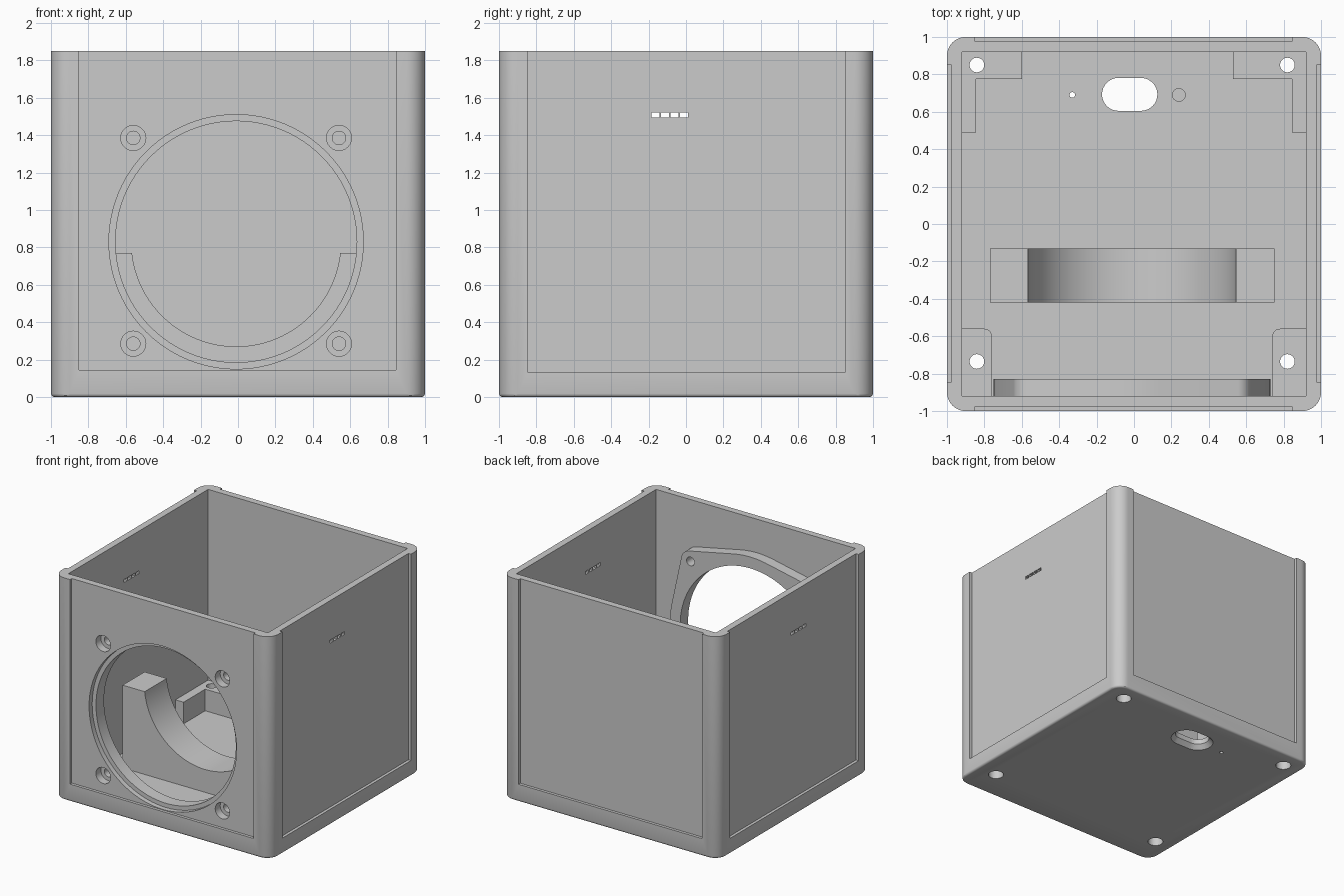
import bpy, bmesh, math
from mathutils import Vector

if "Cube" in bpy.data.objects:
    bpy.data.objects.remove(bpy.data.objects["Cube"], do_unlink=True)

grey = bpy.data.materials.new("plain grey")
grey.use_nodes = True
colour = (0.6, 0.6, 0.6, 1)
grey.diffuse_color = colour
grey.node_tree.nodes["Principled BSDF"].inputs["Base Color"].default_value = colour


def make(name, bm):
    bmesh.ops.recalc_face_normals(bm, faces=bm.faces)
    mesh = bpy.data.meshes.new(name)
    bm.to_mesh(mesh)
    bm.free()
    mesh.materials.append(grey)
    obj = bpy.data.objects.new(name, mesh)
    bpy.context.collection.objects.link(obj)
    return obj


def block(name, x, y, z):
    """Box between the given x, y and z limits."""
    bm = bmesh.new()
    bmesh.ops.create_cube(bm, size=1)
    for v in bm.verts:
        v.co = Vector([sum(r) / 2 + c * (r[1] - r[0]) for c, r in zip(v.co, (x, y, z))])
    return make(name, bm)


def hull(name, discs, axis="Z", n=32):
    """Convex solid around discs (u, v, level, radius) facing the axis."""
    bm = bmesh.new()
    for u, v, w, r in discs:
        for i in range(n):
            a = math.tau * i / n
            p, q = u + r * math.cos(a), v + r * math.sin(a)
            bm.verts.new((p, q, w) if axis == "Z" else (p, w, q))
    res = bmesh.ops.convex_hull(bm, input=bm.verts[:])
    spare = [v for v in bm.verts if not v.link_faces]
    spare += [g for g in res["geom_interior"] if isinstance(g, bmesh.types.BMVert) and g not in spare]
    bmesh.ops.delete(bm, geom=spare, context="VERTS")
    bmesh.ops.dissolve_limit(bm, angle_limit=0.005, verts=bm.verts[:], edges=bm.edges[:])
    return make(name, bm)


def prism(name, discs, lo, hi, axis="Z", n=32):
    return hull(name, [(u, v, w, r) for u, v, r in discs for w in (lo, hi)], axis, n)


def combine(target, tool, operation):
    mod = target.modifiers.new("join", "BOOLEAN")
    mod.operation, mod.solver, mod.object = operation, "EXACT", tool
    bpy.context.view_layer.objects.active = target
    bpy.ops.object.modifier_apply(modifier=mod.name)
    bpy.data.objects.remove(tool, do_unlink=True)


def cut(target, tool):
    combine(target, tool, "DIFFERENCE")


def add(target, tool):
    combine(target, tool, "UNION")


HEIGHT, INNER, FLOOR, BOSS = 1.85, 0.92, 0.08, 0.26
CX, CZ = -0.01, 0.83          # centre of the round opening

# Rounded outer shell
bm = bmesh.new()
bmesh.ops.create_cube(bm, size=2)
for v in bm.verts:
    v.co.z = HEIGHT if v.co.z > 0 else 0
upright = [e for e in bm.edges if abs(e.verts[0].co.z - e.verts[1].co.z) > 1]
bmesh.ops.bevel(bm, geom=upright, offset=0.1, segments=10, profile=0.5, affect="EDGES")
base = [e for e in bm.edges if all(v.co.z < 0.001 for v in e.verts)]
bmesh.ops.bevel(bm, geom=base, offset=0.018, segments=3, profile=0.5, affect="EDGES")
case = make("speaker_case", bm)
cut(case, block("cavity", (-INNER, INNER), (-INNER, INNER), (FLOOR, 2.1)))

# Shallow panel recesses, open at the top
for s in (-1, 1):
    far = sorted((s * 0.976, s * 1.1))
    cut(case, block("panel", (-0.85, 0.845), far, (0.145, 2.1)))
    cut(case, block("panel", far, (-0.845, 0.85), (0.13, 2.1)))

# Inner mounting flange around the opening
screws = [(CX + sx * 0.55, 0.835 + sz * 0.55) for sx in (-1, 1) for sz in (-1, 1)]
lobes = [(x, z, 0.085) for x, z in screws]
add(case, prism("flange", [(CX, CZ, 0.74)] + lobes, -0.95, -0.83, "Y", 96))

# Corner bosses: rounded at the front, L-shaped at the back
for s in (-1, 1):
    corners = [(0.8, -0.6, 0.04), (0.765, -0.93, 0.005), (0.93, -0.565, 0.005), (0.93, -0.93, 0.005)]
    add(case, prism("front_boss", [(CX + s * (x - 0.01), y, r) if x < 0.9 else (s * x, y, r)
                                   for x, y, r in corners], 0.04, BOSS))
    wide = sorted((s * 0.95, CX * 3.5 + s * 0.565))
    slim = sorted((s * 0.95, s * 0.845))
    add(case, block("back_boss", wide, (0.775, 0.95), (0.04, BOSS)))
    add(case, block("back_boss", slim, (0.49, 0.94), (0.045, BOSS)))

# Cradle with a round seat
cradle = block("cradle", (-0.77, 0.75), (-0.42, -0.13), (0.04, 0.77))
cut(cradle, prism("seat", [(CX, CZ, 0.56)], -0.5, 0, "Y", 96))
add(case, cradle)

# Stepped round opening and counterbored screw holes in the front
cut(case, prism("opening_step", [(CX, CZ, 0.68)], -1.1, -0.935, "Y", 96))
cut(case, prism("opening", [(CX, CZ, 0.645)], -1.1, -0.75, "Y", 96))
for x, z in screws:
    cut(case, prism("screw_head", [(x, z, 0.067)], -1.1, -0.91, "Y"))
    cut(case, prism("screw_hole", [(x, z, 0.036)], -1.1, -0.75, "Y"))

# Foot holes through the floor and bosses
for x in (-0.84, 0.82):
    for y in (-0.735, 0.85):
        cut(case, prism("foot_bore", [(x, y, 0.06)], -0.1, 0.1))
        cut(case, prism("foot_hole", [(x, y, 0.039)], -0.1, 0.4))

# Flared cable slot, pin hole and blind socket in the floor
ends = (-0.083, 0.037)
cut(case, prism("slot", [(x, 0.693, 0.088) for x in ends], -0.1, 0.2))
cut(case, hull("slot_flare", [(x, 0.693, w, r) for x in ends for w, r in ((-0.01, 0.13), (0.04, 0.085))]))
cut(case, prism("pin_hole", [(-0.33, 0.69, 0.015)], -0.1, 0.2, n=16))
cut(case, prism("socket", [(0.24, 0.69, 0.034)], 0.04, 0.2))

# Row of vent slots through both sides
for i in range(4):
    y = -0.185 + i * 0.051
    cut(case, block("vent", (-1.2, 1.2), (y, y + 0.042), (1.495, 1.52)))

# One material and smooth curves with sharp edges
case.data.materials.clear()
case.data.materials.append(grey)
for p in case.data.polygons:
    p.material_index = 0
bpy.ops.object.select_all(action="DESELECT")
case.select_set(True)
bpy.context.view_layer.objects.active = case
bpy.ops.object.shade_smooth_by_angle(angle=math.radians(30))
